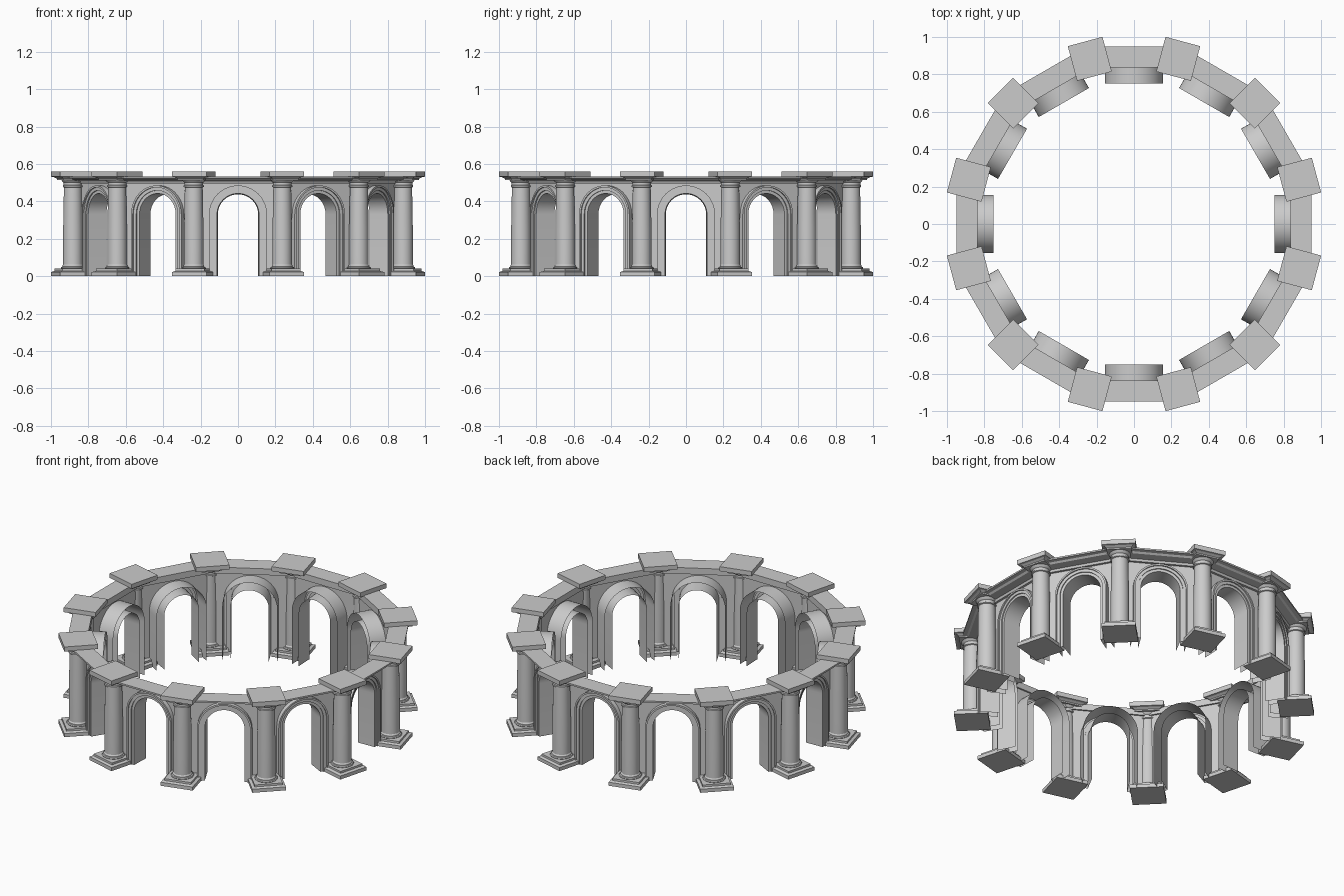
import bpy, bmesh
from math import pi, sin, cos, tan, radians
from mathutils import Matrix

if "Cube" in bpy.data.objects:
    bpy.data.objects.remove(bpy.data.objects["Cube"])

BAYS = 12
SPRING = 0.33        # height where the arches start to curve
COL_R = 0.914        # distance of the columns from the centre
T15 = tan(radians(15))


def make_object(name, bm, angle=None, smooth=False):
    """Finish a mesh and turn it about the ring centre."""
    bmesh.ops.recalc_face_normals(bm, faces=bm.faces[:])
    me = bpy.data.meshes.new(name)
    if angle is not None:
        bm.transform(Matrix.Rotation(angle, 4, 'Z'))
    bm.to_mesh(me)
    bm.free()
    ob = bpy.data.objects.new(name, me)
    bpy.context.collection.objects.link(ob)
    if smooth:
        bpy.ops.object.select_all(action='DESELECT')
        ob.select_set(True)
        bpy.context.view_layer.objects.active = ob
        bpy.ops.object.shade_smooth_by_angle(angle=radians(30))
    return ob


def bridge(bm, rows, closed=False):
    """Skin consecutive rows of points with quads."""
    vr = [[bm.verts.new(p) for p in r] for r in rows]
    n = len(vr[0])
    for a, b in zip(vr, vr[1:]):
        for i in range(n if closed else n - 1):
            j = (i + 1) % n
            bm.faces.new((a[i], a[j], b[j], b[i]))
    return vr


def arch_path(r, d, n=24):
    """Jamb, half circle, jamb, in the plane y = -d."""
    arc = [(r * cos(pi * i / n), -d, SPRING + r * sin(pi * i / n)) for i in range(n + 1)]
    return [(r, -d, 0)] + arc + [(-r, -d, 0)]


def wall(angle):
    # flat wall sheet with an arched hole
    bm = bmesh.new()
    d, top = 0.848, 0.52
    w = d * T15
    hole = arch_path(0.155, d)
    outer = []
    for x, y, z in hole:
        if z <= SPRING + 1e-6:
            outer.append((w if x > 0 else -w, y, z))
        else:
            dx, dz = x / 0.155, (z - SPRING) / 0.155
            m = max(abs(dx), abs(dz))
            outer.append((w * dx / m, y, SPRING + (top - SPRING) * dz / m))
    bridge(bm, [hole, outer])
    make_object("wall_panel", bm, angle)


def arch(angle):
    # stepped front moulding with extrados and intrados running inward
    bm = bmesh.new()
    prof = [(0.155, 0.75), (0.155, 0.875), (0.145, 0.875), (0.145, 0.867),
            (0.128, 0.867), (0.128, 0.860), (0.112, 0.860), (0.108, 0.75)]
    bridge(bm, [arch_path(r, d) for r, d in prof])
    make_object("arch_lining", bm, angle, True)


def cornice():
    # twelve-sided moulded ring, corners on the columns
    bm = bmesh.new()
    prof = [(0.838, 0.495), (0.862, 0.495), (0.868, 0.508), (0.915, 0.514),
            (0.925, 0.522), (0.948, 0.524), (0.948, 0.534), (0.838, 0.534), (0.838, 0.495)]
    rows = []
    for d, z in prof:
        r = d / cos(radians(15))
        rows.append([(r * cos(radians(15 + 30 * k)), r * sin(radians(15 + 30 * k)), z)
                     for k in range(BAYS)])
    bridge(bm, rows, True)
    bmesh.ops.remove_doubles(bm, verts=bm.verts[:], dist=1e-5)
    make_object("cornice_ring", bm)


def square_stack(name, prof, angle):
    # square block from (half width, height) profile
    bm = bmesh.new()
    rows = [[(sx * h, sy * h - COL_R, z) for sx, sy in ((-1, -1), (1, -1), (1, 1), (-1, 1))]
            for h, z in prof]
    vr = bridge(bm, rows, True)
    bm.faces.new(vr[0])
    bm.faces.new(vr[-1])
    make_object(name, bm, angle)


def column(angle):
    # turned shaft with base roll and flared capital
    bm = bmesh.new()
    prof = [(0.062, 0.038), (0.065, 0.043), (0.062, 0.049), (0.056, 0.051), (0.056, 0.056),
            (0.052, 0.062), (0.052, 0.25), (0.048, 0.475), (0.054, 0.478), (0.054, 0.485),
            (0.049, 0.488), (0.049, 0.500), (0.056, 0.505), (0.064, 0.518)]
    n = 32
    rows = [[(r * cos(2 * pi * i / n), r * sin(2 * pi * i / n) - COL_R, z) for i in range(n)]
            for r, z in prof]
    bridge(bm, rows, True)
    make_object("column_shaft", bm, angle, True)


cornice()
for k in range(BAYS):
    bay = radians(30 * k)
    wall(bay)
    arch(bay)
    post = bay + radians(15)
    column(post)
    square_stack("column_plinth", [(0.096, 0), (0.096, 0.022), (0.080, 0.028), (0.080, 0.040)], post)
    square_stack("column_abacus", [(0.070, 0.514), (0.070, 0.522), (0.084, 0.530),
                                   (0.096, 0.532), (0.096, 0.560)], post)
